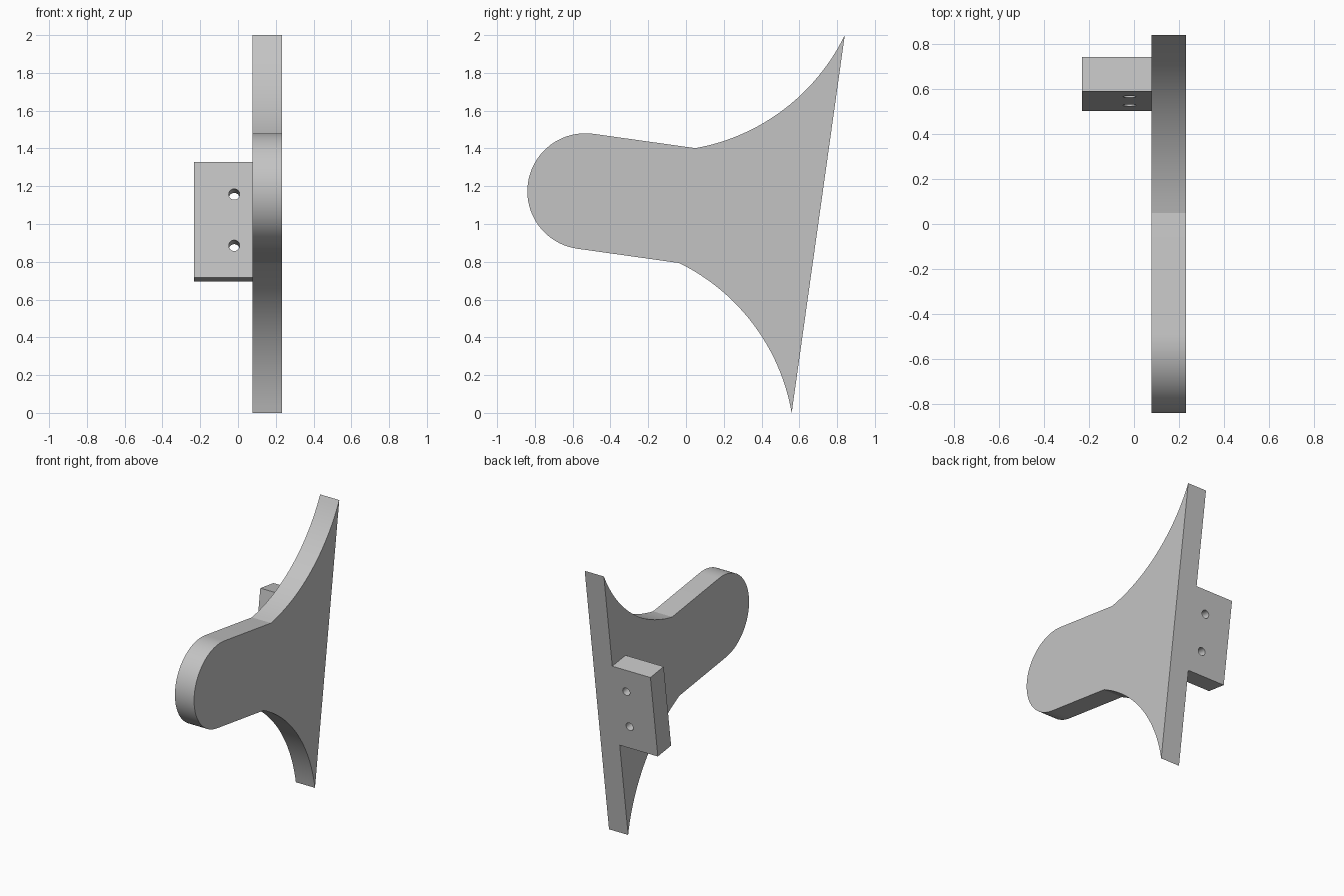
import bpy, bmesh
from math import sin, cos, pi, radians
from mathutils import Matrix, Vector

cube = bpy.data.objects.get("Cube")
if cube:
    bpy.data.objects.remove(cube, do_unlink=True)

THICK = 0.155
LEAN = radians(8)
HALF = 1 / cos(LEAN)        # half length of the straight back edge
NOSE_R, NOSE_Y = 0.307, -1.245
SHOULDER_Y = -0.70
# Leaning frame: origin at the middle of the back edge
FRAME = Matrix.Translation((0, 0.70, 1.0)) @ Matrix.Rotation(-LEAN, 4, 'X')

grey = bpy.data.materials.new("plain_grey")
grey.use_nodes = True
colour = (0.55, 0.55, 0.55, 1)
grey.diffuse_color = colour
grey.node_tree.nodes["Principled BSDF"].inputs["Base Color"].default_value = colour


def make_object(name, bm):
    bmesh.ops.recalc_face_normals(bm, faces=bm.faces)
    mesh = bpy.data.meshes.new(name)
    bm.to_mesh(mesh)
    bm.free()
    obj = bpy.data.objects.new(name, mesh)
    bpy.context.collection.objects.link(obj)
    mesh.materials.append(grey)
    obj.matrix_world = FRAME
    return obj


def smooth(obj):
    bpy.ops.object.select_all(action='DESELECT')
    obj.select_set(True)
    bpy.context.view_layer.objects.active = obj
    bpy.ops.object.shade_smooth_by_angle(angle=radians(12))


def arc(start, end, sweep, steps):
    """Points on an arc from start to end, bulging to the right of travel."""
    a, b = Vector(start), Vector(end)
    chord = b - a
    side = Vector((chord.y, -chord.x)).normalized()
    radius = chord.length / 2 / sin(sweep / 2)
    centre = (a + b) / 2 - side * radius * cos(sweep / 2)
    along = chord.normalized()
    points = []
    for i in range(steps + 1):
        t = sweep * (i / steps - 0.5)
        points.append(centre + radius * (side * cos(t) + along * sin(t)))
    return points


# Fin plate: straight back edge, two hollow flanks, round nose
upper = arc((SHOULDER_Y, NOSE_R), (0, HALF), radians(54), 24)
nose = [Vector((NOSE_Y - NOSE_R * sin(pi * i / 40), -NOSE_R * cos(pi * i / 40)))
        for i in range(41)]
lower = [Vector((p.x, -p.y)) for p in reversed(upper)]
outline = lower + nose + upper
bm = bmesh.new()
face = bm.faces.new([bm.verts.new((0.232 - THICK, p.x, p.y)) for p in outline])
moved = bmesh.ops.extrude_face_region(bm, geom=[face])["geom"]
bmesh.ops.translate(bm, vec=(THICK, 0, 0),
                    verts=[g for g in moved if isinstance(g, bmesh.types.BMVert)])
smooth(make_object("fin_plate", bm))

# Mounting block, flush with the back edge
bm = bmesh.new()
bmesh.ops.create_cube(bm, size=1, matrix=Matrix.Translation((-0.0775, -THICK / 2, 0))
                      @ Matrix.Diagonal((0.309, THICK, 0.617, 1)))
block = make_object("mounting_block", bm)

# Two screw holes through the block
bm = bmesh.new()
for z in (-0.137, 0.137):
    bmesh.ops.create_cone(bm, cap_ends=True, segments=48, radius1=0.029, radius2=0.029,
                          depth=0.4, matrix=Matrix.Translation((-0.02, -THICK / 2, z))
                          @ Matrix.Rotation(pi / 2, 4, 'X'))
cutter = make_object("hole_cutter", bm)
cutter.hide_render = True
cut = block.modifiers.new("screw_holes", 'BOOLEAN')
cut.operation = 'DIFFERENCE'
cut.solver = 'EXACT'
cut.object = cutter
bpy.context.view_layer.update()
bpy.context.view_layer.objects.active = block
bpy.ops.object.modifier_apply(modifier=cut.name)
bpy.data.objects.remove(cutter, do_unlink=True)
smooth(block)
